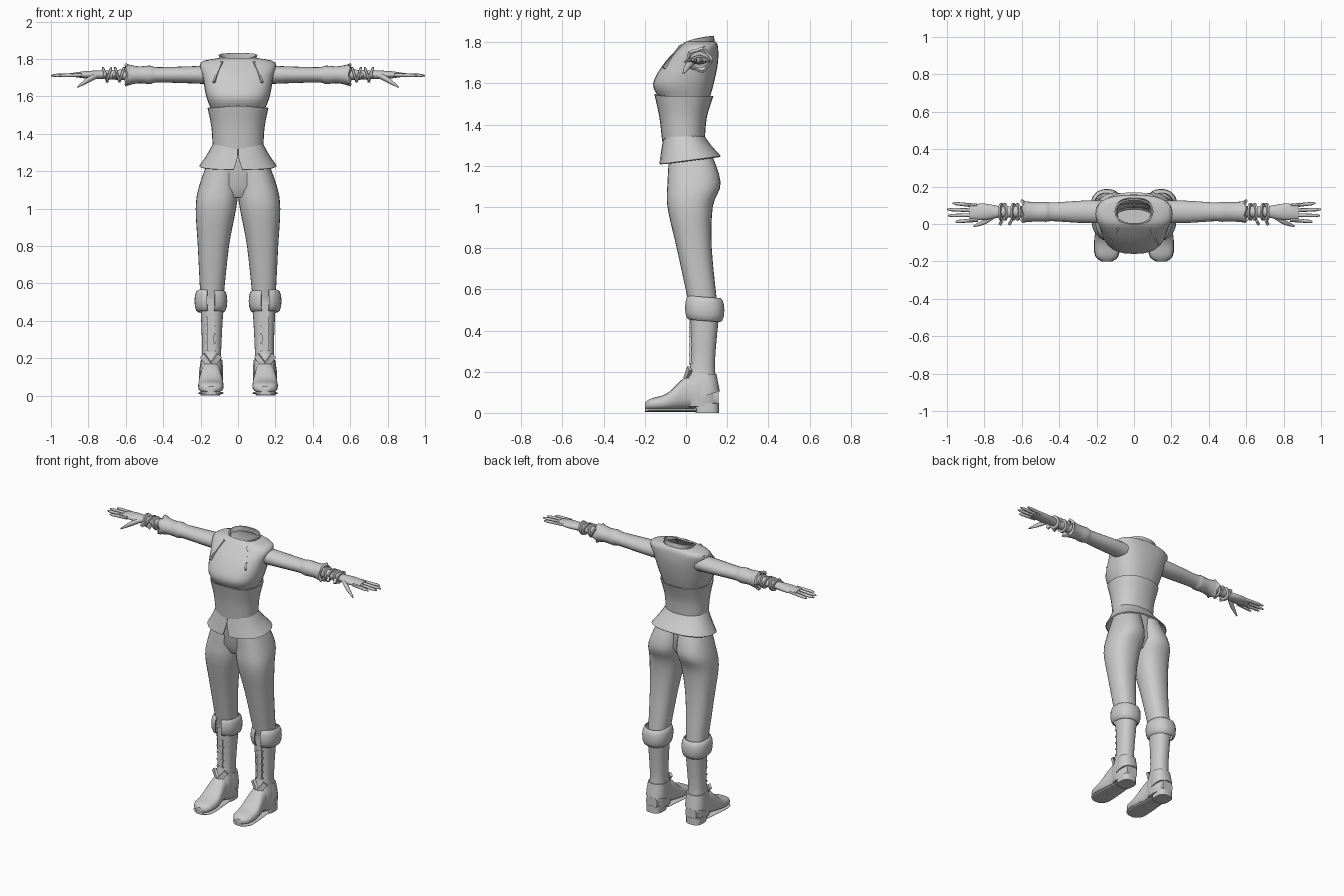
import bpy, bmesh, math
from mathutils import Vector, Matrix

if "Cube" in bpy.data.objects:
    bpy.data.objects.remove(bpy.data.objects["Cube"])

shade = (0.6, 0.6, 0.6, 1)
grey = bpy.data.materials.new("plain_grey")
grey.use_nodes = True
grey.diffuse_color = shade
grey.node_tree.nodes["Principled BSDF"].inputs["Base Color"].default_value = shade

# Arm axis and the middle of each boot
ARM = Vector((0, .065, 1.715))
BOOT = .145


def finish(name, bm, mirror=True, thickness=0):
    """Turn a bmesh into a shaded, optionally mirrored and thickened object."""
    bmesh.ops.recalc_face_normals(bm, faces=bm.faces)
    mesh = bpy.data.meshes.new(name)
    bm.to_mesh(mesh)
    bm.free()
    mesh.materials.append(grey)
    part = bpy.data.objects.new(name, mesh)
    bpy.context.collection.objects.link(part)
    bpy.ops.object.select_all(action='DESELECT')
    part.select_set(True)
    bpy.context.view_layer.objects.active = part
    if thickness:
        shell = part.modifiers.new("thickness", 'SOLIDIFY')
        shell.thickness = thickness
        bpy.ops.object.modifier_apply(modifier=shell.name)
    bpy.ops.object.shade_smooth_by_angle(angle=math.radians(45))
    if mirror:
        part.modifiers.new("mirror", 'MIRROR').use_mirror_merge = False


def blend(rings, steps=4):
    """Add in-between rings on a smooth curve through the given ones."""
    result = []
    last = len(rings) - 1
    for k in range(last):
        before, start, end, after = (rings[min(max(k + d, 0), last)] for d in (-1, 0, 1, 2))
        for t in (s / steps for s in range(steps)):
            result.append([b + (c - a) * t / 2 + (a * 2 - b * 5 + c * 4 - d) * t ** 2 / 2
                           + (b * 3 - a - c * 3 + d) * t ** 3 / 2
                           for a, b, c, d in zip(before, start, end, after)])
    return result + [rings[-1]]


def loft(name, rings, closed=True, caps=True, **options):
    """Skin a list of rings with quads."""
    bm = bmesh.new()
    rows = [[bm.verts.new(point) for point in ring] for ring in rings]
    count = len(rows[0])
    for low, high in zip(rows, rows[1:]):
        for i in range(count if closed else count - 1):
            j = (i + 1) % count
            bm.faces.new((low[i], low[j], high[j], high[i]))
    if caps:
        bm.faces.new(rows[0])
        bm.faces.new(rows[-1])
    finish(name, bm, **options)


def oval(power=2, gap=0, count=28):
    """Cosine and sine pairs of a squared oval; a gap leaves its front open."""
    for i in range(count):
        turn = (math.tau - 2 * gap) * i / (count - 1 if gap else count)
        angle = gap + turn - math.pi / 2
        yield [math.copysign(abs(v) ** (2 / power), v) for v in (math.cos(angle), math.sin(angle))]


def level(z, inner, outer, front, back, power=2.3, tilt=0, dip=0, gap=0):
    """Horizontal ring; tilt raises its back, dip lowers the middle of its front."""
    return [Vector(((inner + outer + (outer - inner) * c) / 2,
                    (front + back + (back - front) * s) / 2,
                    z + tilt * s - dip * max(0, -s) ** 8)) for c, s in oval(power, gap)]


def waist(z, half, front, back, **shape):
    return level(z, -half, half, front, back, **shape)


def across(centre, depth, height, count=20, ruffle=0):
    """Upright ring around the x axis, with optional waves."""
    ring = []
    for i, (c, s) in enumerate(oval(count=count)):
        wave = ruffle * math.sin(i * math.pi / 2)
        ring.append(Vector(centre) + Vector((wave, c * (depth + wave), s * (height + wave))))
    return ring


def arm(x, depth, height, **shape):
    return across(ARM + Vector((x, 0, 0)), depth, height, **shape)


def along(y, half, bottom, top):
    """Upright ring around the y axis, for the feet."""
    return [Vector((BOOT + half * c, y, (bottom + top + (top - bottom) * s) / 2))
            for c, s in oval(power=2.6, count=20)]


def bar(name, start, end, width, depth):
    """Thin box between two points, on both sides."""
    start, end = Vector(start), Vector(end)
    run = end - start
    bm = bmesh.new()
    bmesh.ops.create_cube(bm, size=1, matrix=Matrix.Translation((start + end) / 2)
                          @ run.to_track_quat('Z', 'Y').to_matrix().to_4x4()
                          @ Matrix.Diagonal((width, depth, run.length, 1)))
    finish(name, bm)


# Torso: bodice with shoulders, collar, corset and flared hem
chest = [(1.53, .143, -.13, .115), (1.6, .17, -.16, .135), (1.7, .188, -.105, .155),
         (1.78, .2, -.03, .155), (1.805, .1, 0, .14)]
loft("bodice", blend([waist(*key, power=2.5) for key in chest]),
     caps=False, mirror=False, thickness=.004)
loft("collar", [waist(1.795, .095, -.015, .14, tilt=.004),
                waist(1.82, .104, 0, .135, tilt=.012, dip=.01)],
     caps=False, mirror=False, thickness=.008)
loft("corset", blend([waist(1.34, .13, -.11, .086, dip=.02), waist(1.44, .137, -.124, .096),
                      waist(1.54, .157, -.148, .127, dip=-.01)]),
     caps=False, mirror=False, thickness=.006)
loft("flared_hem", blend([waist(1.355, .13, -.11, .083, dip=.02, gap=.01),
                          waist(1.29, .165, -.12, .12, tilt=.014, gap=.01),
                          waist(1.228, .207, -.13, .17, tilt=.02, gap=.08)]),
     closed=False, caps=False, mirror=False, thickness=.008)
bar("chest_strap", (.085, -.022, 1.785), (.13, -.108, 1.675), .01, .014)

# Trousers
loft("trouser_seat", [waist(1.29, .14, -.08, .1), waist(1.12, .17, -.08, .12),
                      waist(1.06, .06, -.05, .08)], mirror=False)
thigh_to_knee = [(1.28, 0, .15, -.08, .115), (1.12, -.004, .208, -.09, .168), (1, .01, .226, -.09, .13),
                 (.8, .048, .215, -.045, .125), (.5, .08, .2, .02, .155)]
loft("trouser_leg", blend([level(*key) for key in thigh_to_knee]), mirror=True)

# Boots
shaft = [(.52, .075, .202, .015, .165), (.24, .09, .192, .022, .14),
         (.12, .084, .205, -.02, .155), (.03, .088, .2, 0, .155)]
loft("boot_shaft", blend([level(*key) for key in shaft]))

# Turned-down cuff: a rounded fold, open at the front
fold = []
for step in range(7):
    angle = math.pi * step / 6
    swell = .07 + .018 * math.sin(angle)
    fold.append(level(.505 + .058 * math.cos(angle), BOOT - swell, BOOT + swell,
                      .09 - swell * 1.1, .09 + swell * 1.1, tilt=-.006, gap=.2))
loft("boot_cuff", fold, closed=False, caps=False, thickness=.006)

foot = [(-.2, .025, .02, .05), (-.17, .06, .014, .07), (-.09, .068, .014, .096),
        (0, .055, .02, .175), (.08, .054, .025, .17), (.157, .04, .03, .11)]
loft("boot_foot", blend([along(*key) for key in foot]))
loft("boot_sole", blend([along(y, half, .005, .022)
                         for y, half in ((-.2, .03), (-.15, .068), (.05, .054))]))
loft("boot_heel", [level(z, BOOT - .05, BOOT + .055, .045, .16, power=3) for z in (0, .045)])
loft("heel_guard", [level(.19, .084, .199, .045, .148), level(.13, .079, .208, .035, .159),
                    level(.085, .08, .209, .03, .164, tilt=.02)])

# Boot fastenings
bar("boot_tongue", (BOOT, .022, .5), (BOOT, .022, .24), .035, .012)
for row in range(5):
    height = Vector((BOOT, .022, .24 + .045 * row))
    reach = Vector((.024, 0, .002))
    bar(f"boot_lace_{row + 1}", height - reach, height + reach, .014, .008)
for side in (-1, 1):
    bar("ankle_flap", (BOOT + side * .008, 0, .165), (BOOT + side * .045, .018, .215), .016, .03)

# Sleeves, ending in a ruffled cuff
sleeve = [(.15, .06, .05), (.27, .06, .045), (.43, .05, .041), (.47, .053, .049),
          (.53, .052, .045), (.58, .056, .054)]
hanging = [arm(.594, .062, .06, ruffle=.006), arm(.602, .05, .048, ruffle=.006), arm(.585, .03, .03)]
loft("sleeve", blend([arm(*key) for key in sleeve]) + hanging)

# Wrists with wrapped bands and knots
loft("wrist", [arm(.57, .032, .031), arm(.73, .028, .022)])
for number, x in enumerate((.622, .645, .69, .71)):
    lean = .3 if number % 2 else -.3
    band = []
    for edge, radius in ((-.007, .032), (-.005, .041), (.005, .041), (.007, .032)):
        ring = arm(x + edge, radius + .006, radius)
        band.append([v + Vector((lean * (v.z - ARM.z), 0, 0)) for v in ring])
    loft(f"wrist_band_{number + 1}", band)
for x in (.655, .705):
    bar("band_knot", (x, .02, 1.72), (x + .01, 0, 1.7), .016, .02)

# Hands
loft("palm", blend([arm(*key) for key in ((.7, .026, .023), (.8, .044, .021), (.88, .038, .011))]))
fingers = {"index": .955, "middle": .994, "ring": 1, "little": .97}
for number, (name, tip) in enumerate(fingers.items()):
    root = Vector((.835, .022 + .025 * number, ARM.z))
    end = Vector((tip, .012 + .033 * number, ARM.z - .004))
    loft(f"{name}_finger", [across(root.lerp(end, t), r, r, count=8)
                            for t, r in ((0, .011), (.85, .009), (1, .004))])
thumb = [((.745, .045, ARM.z), .015), ((.8, .012, 1.688), .016), ((.858, -.012, 1.65), .005)]
loft("thumb", blend([across(centre, r, r, count=10) for centre, r in thumb]))
